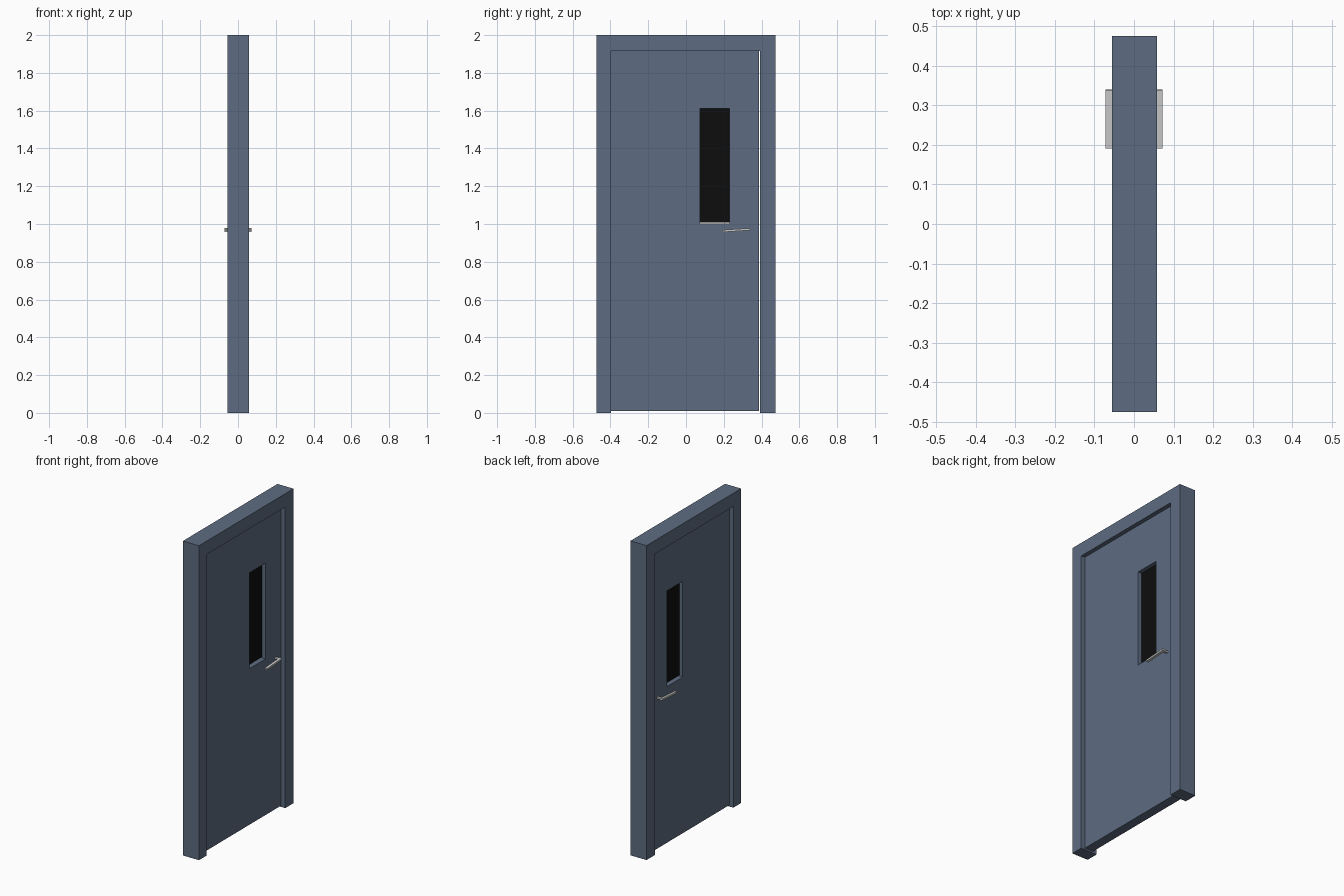
import bpy, bmesh
from mathutils import Matrix, Vector

if "Cube" in bpy.data.objects:
    bpy.data.objects.remove(bpy.data.objects["Cube"])


def material(name, rgb):
    m = bpy.data.materials.new(name)
    m.diffuse_color = (*rgb, 1)
    m.use_nodes = True
    m.node_tree.nodes["Principled BSDF"].inputs["Base Color"].default_value = m.diffuse_color
    return m


def finish(name, bm, mat=None):
    bmesh.ops.recalc_face_normals(bm, faces=bm.faces)
    me = bpy.data.meshes.new(name)
    bm.to_mesh(me)
    bm.free()
    ob = bpy.data.objects.new(name, me)
    bpy.context.collection.objects.link(ob)
    if mat:
        me.materials.append(mat)
    return ob


def extrude_x(bm, x0, x1):
    """Give flat faces lying at x0 a thickness up to x1."""
    res = bmesh.ops.extrude_face_region(bm, geom=bm.faces[:], use_keep_orig=True)
    verts = [g for g in res["geom"] if isinstance(g, bmesh.types.BMVert)]
    bmesh.ops.translate(bm, verts=verts, vec=(x1 - x0, 0, 0))


def rect(bm, x, y0, y1, z0, z1):
    return [bm.verts.new((x, y, z)) for y, z in ((y0, z0), (y1, z0), (y1, z1), (y0, z1))]


def add_box(bm, lo, hi, rot=0):
    lo, hi = Vector(lo), Vector(hi)
    m = (Matrix.Translation((lo + hi) / 2) @ Matrix.Rotation(rot, 4, "X")
         @ Matrix.Diagonal((*(hi - lo), 1)))
    bmesh.ops.create_cube(bm, size=1, matrix=m)


paint = material("blue_paint", (0.11, 0.15, 0.22))
dark = material("dark_glass", (0.004, 0.004, 0.004))

# Door frame: upside-down U profile
bm = bmesh.new()
profile = [(-.475, 0), (-.397, 0), (-.397, 1.915), (.392, 1.915),
           (.392, 0), (.475, 0), (.475, 2), (-.475, 2)]
bm.faces.new([bm.verts.new((-.055, y, z)) for y, z in profile])
extrude_x(bm, -.055, .058)
finish("door_frame", bm, paint)

# Door leaf with a window opening
bm = bmesh.new()
outer = rect(bm, -.028, -.397, .386, .01, 1.915)
inner = rect(bm, -.028, .073, .231, 1.003, 1.612)
for i in range(4):
    j = (i + 1) % 4
    bm.faces.new((outer[i], outer[j], inner[j], inner[i]))
extrude_x(bm, -.028, .031)
finish("door_leaf", bm, paint)

# Window pane
bm = bmesh.new()
add_box(bm, (-.004, .073, 1.009), (.006, .231, 1.612))
finish("window_pane", bm, dark)

# Lever handles, one on each side
for name, s in (("front_handle", 1), ("rear_handle", -1)):
    bm = bmesh.new()
    add_box(bm, (.055, .191, .962), (.072, .339, .973), .065)
    add_box(bm, (.029, .322, .967), (.058, .337, .977))
    bmesh.ops.scale(bm, vec=(s, 1, 1), verts=bm.verts)
    finish(name, bm)
